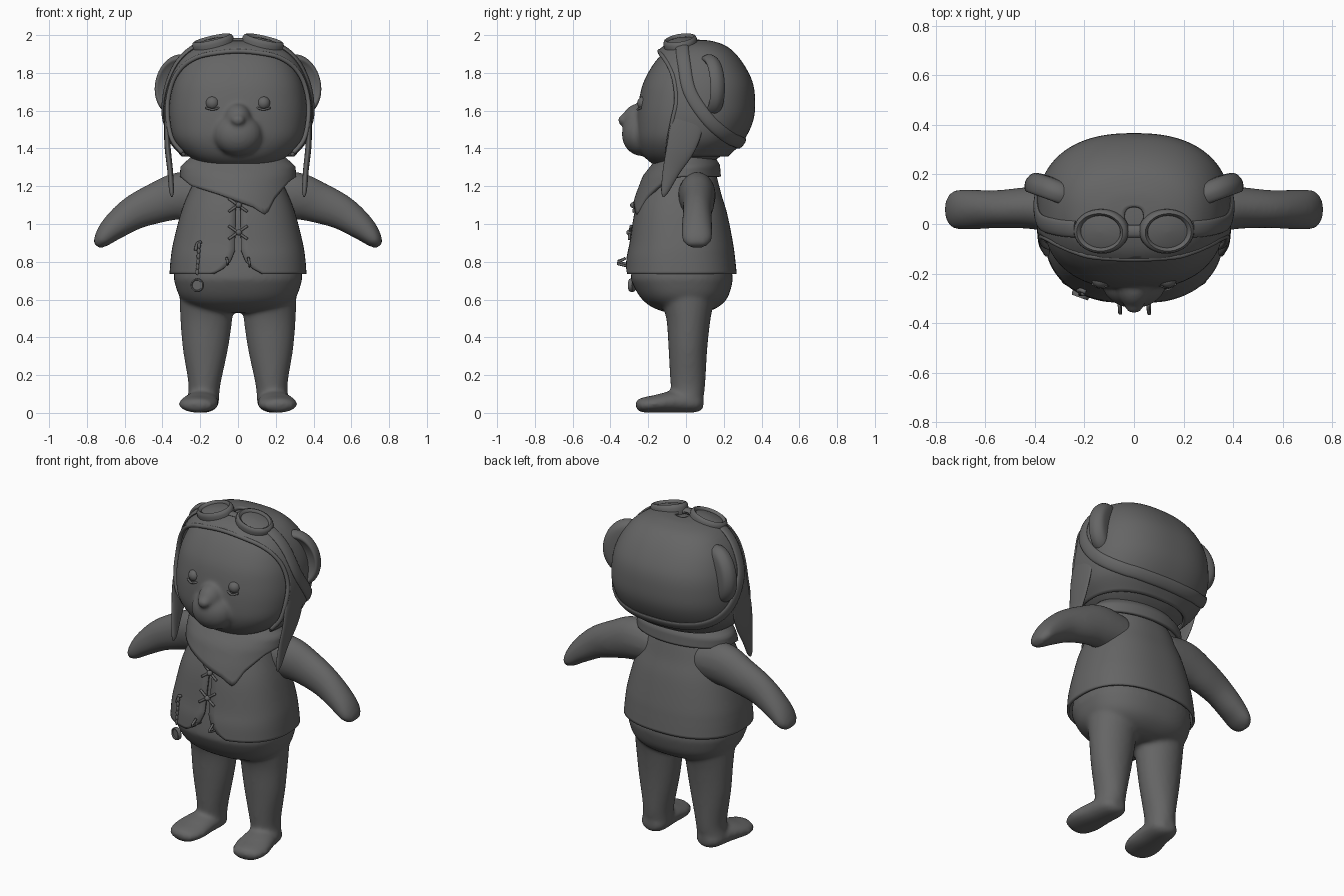
import bpy, bmesh
from math import sin, cos, pi, asin, acos, radians
from mathutils import Vector, Matrix
from mathutils.bvhtree import BVHTree

if "Cube" in bpy.data.objects:
    bpy.data.objects.remove(bpy.data.objects["Cube"])

grey = bpy.data.materials.new("clay grey")
grey.use_nodes = True
grey.diffuse_color = (0.13, 0.13, 0.13, 1)
grey.node_tree.nodes["Principled BSDF"].inputs["Base Color"].default_value = (0.13, 0.13, 0.13, 1)


def finish(name, bm):
    bmesh.ops.remove_doubles(bm, verts=bm.verts, dist=1e-4)
    bmesh.ops.recalc_face_normals(bm, faces=bm.faces)
    mesh = bpy.data.meshes.new(name)
    bm.to_mesh(mesh)
    bm.free()
    mesh.materials.append(grey)
    mesh.shade_smooth()
    ob = bpy.data.objects.new(name, mesh)
    bpy.context.collection.objects.link(ob)
    return ob


def skin(name, rows, closed=True, caps=True):
    """Join rows of points into a surface."""
    bm = bmesh.new()
    grid = [[bm.verts.new(p) for p in row] for row in rows]
    n = len(grid[0])
    for low, high in zip(grid, grid[1:]):
        for i in range(n if closed else n - 1):
            j = (i + 1) % n
            bm.faces.new((low[i], low[j], high[j], high[i]))
    if caps:
        bm.faces.new(grid[0])
        bm.faces.new(grid[-1])
    return finish(name, bm)


def spline(pts, steps=6):
    """Smooth rows of numbers with a Catmull-Rom curve."""
    p = [Vector(q) for q in pts]
    p = [p[0] * 2 - p[1]] + p + [p[-1] * 2 - p[-2]]
    out = []
    for a, b, c, d in zip(p, p[1:], p[2:], p[3:]):
        for k in range(steps):
            t = k / steps
            out.append(b + (c - a) * (t / 2) + (a * 2 - b * 5 + c * 4 - d) * (t * t / 2)
                       + (b * 3 - a - c * 3 + d) * (t ** 3 / 2))
    return out + [p[-2]]


def lerp(table, z):
    for (z0, a), (z1, b) in zip(table, table[1:]):
        if z <= z1:
            return a + (b - a) * max(0, (z - z0) / (z1 - z0))
    return table[-1][1]


def sweep(name, path, sides=(0, 1, 0), steps=6, n=24):
    """Elliptical tube; path rows are x, y, z, half size along side, half size across."""
    pts = spline(path, steps)
    rows = []
    for i, q in enumerate(pts):
        pos = q[:3]
        tan = Vector(pts[min(i + 1, len(pts) - 1)][:3]) - Vector(pts[max(i - 1, 0)][:3])
        tan.normalize()
        u = Vector(sides(pos) if callable(sides) else sides)
        u = (u - tan * u.dot(tan)).normalized()
        v = tan.cross(u)
        rows.append([Vector(pos) + u * (q[3] * cos(2 * pi * k / n)) + v * (q[4] * sin(2 * pi * k / n))
                     for k in range(n)])
    return skin(name, rows)


def power(v, e):
    return abs(v) ** e * (1 if v >= 0 else -1)


P = 2.4  # squareness of head and torso outlines


def rounded(name, rings, start=None, n=72):
    """Stack of squarish rings (z, front, back, half width); start opens the front."""
    rows = []
    for z, f, b, rx in spline(rings):
        cy, ry = (f + b) / 2, (b - f) / 2
        t0 = start(z, cy, ry, rx) if start else -pi / 2
        span = pi - 2 * t0 if start else 2 * pi * (n - 1) / n
        rows.append([Vector((rx * power(cos(t0 + span * k / (n - 1)), 2 / P),
                             cy + ry * power(sin(t0 + span * k / (n - 1)), 2 / P), z)) for k in range(n)])
    return skin(name, rows, closed=not start, caps=not start)


def ball(name, loc, size):
    bm = bmesh.new()
    bmesh.ops.create_uvsphere(bm, u_segments=24, v_segments=16, radius=1,
                              matrix=Matrix.Translation(loc) @ Matrix.Diagonal((*size, 1)))
    return finish(name, bm)


def lathe(name, profile, matrix, n=40):
    return skin(name, [[matrix @ Vector((r * cos(2 * pi * k / n), r * sin(2 * pi * k / n), h))
                        for k in range(n)] for r, h in profile])


def fuse(name, parts, voxel, passes):
    """Merge overlapping parts into one soft skin."""
    bpy.ops.object.select_all(action='DESELECT')
    for p in parts:
        p.select_set(True)
    bpy.context.view_layer.objects.active = parts[0]
    bpy.ops.object.join()
    ob = parts[0]
    ob.name = name
    m = ob.modifiers.new("skin", 'REMESH')
    m.mode, m.voxel_size, m.use_smooth_shade = 'VOXEL', voxel, True
    m = ob.modifiers.new("soften", 'SMOOTH')
    m.factor, m.iterations = 0.5, passes
    return ob


def thicken(ob, t):
    m = ob.modifiers.new("cloth", 'SOLIDIFY')
    m.thickness, m.offset = t, 0
    return ob


def tree(ob):
    return BVHTree.FromPolygons([v.co for v in ob.data.vertices], [p.vertices for p in ob.data.polygons])


# Head with muzzle and nose
head_rings = [(1.295, -.12, .05, .1), (1.32, -.18, .12, .19), (1.37, -.23, .2, .275), (1.45, -.26, .28, .342),
              (1.55, -.262, .33, .365), (1.65, -.25, .34, .363), (1.75, -.225, .325, .343), (1.85, -.17, .27, .295),
              (1.92, -.105, .2, .22), (1.95, -.04, .12, .12), (1.957, .01, .05, .02)]
fuse("head", [rounded("head", head_rings),
              ball("muzzle", (0, -.235, 1.475), (.13, .105, .115)),
              ball("bridge", (0, -.24, 1.55), (.075, .1, .09)),
              ball("nose", (0, -.335, 1.55), (.036, .026, .028))], .011, 8)
for s, side in ((1, "left"), (-1, "right")):
    ball(side + "_eye", (.135 * s, -.222, 1.64), (.036, .036, .036))
    sweep(side + "_eyelid", [(s * (.135 + dx), y, z, .006, .006) for dx, y, z in
                             ((-.035, -.244, 1.615), (0, -.256, 1.606), (.035, -.24, 1.615))], n=8)

# Hood with an open face and a rolled rim
edge = [(1.36, -.1), (1.45, -.09), (1.68, -.045), (1.8, -.07), (1.88, -.115), (1.93, -.16)]


def face_opening(z, cy, ry, rx):
    s = max(-1, min(1, (lerp(edge, z) - cy) / ry))
    return asin(power(s, P / 2))


hood_rings = [(1.6 + (z - 1.6) * 1.03, f - .018, b + .018, w + .018) for z, f, b, w in head_rings[2:]]
hood = rounded("hood", hood_rings, face_opening)
hood_tree = tree(hood)
thicken(hood, .016)

rim = []
for z in (1.38, 1.45, 1.55, 1.65, 1.75, 1.82, 1.87, 1.9):
    row = min(spline(hood_rings), key=lambda q: abs(q[0] - z))
    cy, ry = (row[1] + row[2]) / 2, (row[2] - row[1]) / 2
    t = face_opening(row[0], cy, ry, row[3])
    rim.append((row[3] * power(cos(t), 2 / P), cy + ry * power(sin(t), 2 / P), row[0], .012, .012))
rim.append((0, -.14, 1.915, .012, .012))
sweep("hood_rim", rim + [(-q[0], *q[1:]) for q in rim[-2::-1]], n=12)

for s, side in ((1, "left"), (-1, "right")):
    # Hanging ear flap
    sweep(side + "_hood_flap", [(x * s, y, z, w, t) for x, y, z, w, t in
                                ((.376, .03, 1.62, .07, .01), (.376, .0, 1.5, .085, .015),
                                 (.372, -.03, 1.4, .075, .016), (.36, -.075, 1.29, .048, .015),
                                 (.352, -.11, 1.18, .022, .013), (.35, -.12, 1.145, .006, .005))])
    # Dished round ear
    turn = (Matrix.Translation((.315 * s, .135, 1.735)) @ Matrix.Rotation(radians(20 * s), 4, 'Z')
            @ Matrix.Rotation(radians(-14 * s), 4, 'Y') @ Matrix.Rotation(pi / 2, 4, 'X')
            @ Matrix.Diagonal((.125, .165, 1, 1)))
    lathe(side + "_ear", [q for q in spline([(.02, -.045), (.5, -.045), (.85, -.035), (1, 0), (.95, .035), (.84, .045),
                                             (.7, .03), (.4, .008), (.02, .004)], 4)], turn)
    # Goggle cup with lens
    turn = (Matrix.Translation((.126 * s, -.025, 1.932)) @ Matrix.Rotation(radians(13 * s), 4, 'Y')
            @ Matrix.Rotation(radians(9), 4, 'X') @ Matrix.Diagonal((.112, .09, 1, 1)))
    lathe(side + "_goggle", [(.9, -.03), (1, .01), (1, .035), (.95, .05), (.85, .055), (.76, .048),
                             (.73, .04), (.5, .046), (.02, .05)], turn)

# Goggle strap laid over the hood, and the bridge between the cups
half = [(.23, -.02, 1.93), (.31, -.01, 1.85), (.37, .02, 1.7), (.37, .11, 1.56),
        (.32, .21, 1.47), (.18, .3, 1.415), (0, .33, 1.4)]
strap = []
for p in spline(half + [(-x, y, z) for x, y, z in half[-2::-1]], 4):
    loc, nor, *_ = hood_tree.find_nearest(p)
    out = (loc - Vector((0, .04, 1.62))).normalized()
    strap.append((*(loc + out * .01), .012, .034))
sweep("goggle_strap", strap, lambda p: Vector(p) - Vector((0, .04, 1.62)), steps=2, n=16)
sweep("goggle_bridge", [(-.04, -.03, 1.972, .025, .012), (.04, -.03, 1.972, .025, .012)], n=12)

# Body, legs, feet and arms in one skin
limbs = [rounded("body", [(.53, -.1, .1, .12), (.56, -.18, .17, .24), (.61, -.24, .22, .305), (.69, -.285, .245, .335),
                          (.735, -.29, .245, .338), (.9, -.265, .22, .315), (1.05, -.245, .19, .275),
                          (1.15, -.215, .16, .235), (1.25, -.17, .13, .18), (1.33, -.12, .1, .14)])]
for s in (1, -1):
    limbs += [
        sweep("leg", [(x * s, y, z, a, b) for x, y, z, a, b in
                      ((.185, .01, .06, .08, .085), (.178, .01, .15, .092, .085), (.173, .01, .34, .103, .12),
                       (.168, .013, .5, .118, .138), (.165, .01, .63, .15, .145))]),
        sweep("foot", [(x * s, y, z, a, b) for x, y, z, a, b in
                       ((.18, .092, .05, .04, .03), (.183, .05, .052, .078, .05), (.195, -.06, .058, .092, .058),
                        (.21, -.17, .047, .104, .046), (.215, -.24, .04, .08, .037), (.217, -.264, .036, .035, .018))],
              (1, 0, 0)),
        sweep("arm", [(x * s, y, z, a, b) for x, y, z, a, b in
                      ((.15, .055, 1.15, .1, .11), (.3, .06, 1.15, .097, .125), (.42, .065, 1.115, .085, .11),
                       (.55, .06, 1.06, .077, .092), (.66, .058, .98, .081, .07), (.72, .058, .918, .078, .046),
                       (.748, .058, .884, .045, .022))])]
fuse("body", limbs, .012, 8)

# Vest, split down the front with rounded lower corners
gap = [(.735, .13), (.765, .075), (.8, .04), (.86, .016), (1.3, .008)]
vest = rounded("vest", [(.735, -.315, .262, .356), (.82, -.308, .253, .349), (.9, -.292, .242, .336),
                        (1.05, -.268, .212, .298), (1.15, -.24, .182, .26), (1.25, -.2, .155, .21),
                        (1.3, -.16, .13, .17)],
               lambda z, cy, ry, rx: -acos((lerp(gap, z) / rx) ** (P / 2)))
vest_tree = tree(vest)
thicken(vest, .014)

# Scarf with a draped point off to the left
hem = [(-.31, 1.25), (-.25, 1.2), (-.1, 1.155), (.08, 1.09), (.145, 1.045), (.19, 1.13), (.27, 1.22), (.31, 1.25)]
width = [(1.04, .315), (1.2, .3), (1.3, .295), (1.35, .24)]
front = [(1.04, -.29), (1.15, -.258), (1.25, -.22), (1.35, -.14)]
back = [(1.04, .22), (1.25, .175), (1.31, .17), (1.35, .145)]
rows = []
for k in range(11):
    row = []
    for i in range(96):
        c, d = cos(2 * pi * i / 96), sin(2 * pi * i / 96)
        low = lerp(hem, .31 * c) if d < 0 else 1.25
        z = 1.35 + (low - 1.35) * k / 10
        row.append(Vector((lerp(width, z) * c, abs(d) * lerp(front if d < 0 else back, z), z)))
    rows.append(row)
thicken(skin("scarf", rows, caps=False), .02)


def cord(name, points, r=.007):
    """Thin cord following the vest front, points given as x, z."""
    path = []
    for x, z in points:
        loc = vest_tree.ray_cast(Vector((x, -1, z)), Vector((0, 1, 0)))[0]
        path.append((x, (loc.y if loc else -.29) - r - .007, z, r, r))
    return sweep(name, path, steps=4, n=8)


# Laces, knots and loose cord ends
for i, z in enumerate((1.1, .955)):
    for s in (1, -1):
        cord(f"lace_{i}_{s}", [(-.05, z - .035 * s), (-.02, z - .014 * s), (.02, z + .014 * s), (.05, z + .035 * s)])
    ball(f"lace_knot_{i}", (.004, -.278 if i == 0 else -.298, z), (.016, .018, .016))
cord("lace_middle", [(.008, z) for z in (1.15, 1.05, .95, .87)], .006)
cord("lace_end_right", [(-.06, .82), (-.055, .79), (-.06, .765)])
cord("lace_end_left", [(.055, .82), (.062, .78), (.058, .75)])

# Chain of links with a round pendant
cord("chain_loop", [(-.225, .86), (-.215, .895), (-.195, .905)], .009)
for i in range(6):
    ball(f"chain_link_{i}", (-.206 - .002 * i, -.282, .885 - .028 * i), (.009, .009, .017))
spin = Matrix.Translation((-.215, -.285, .676)) @ Matrix.Rotation(radians(-20), 4, 'Z') @ Matrix.Rotation(pi / 2, 4, 'X')
lathe("pendant", [(.002, -.01), (.034, -.01), (.037, 0), (.034, .012), (.028, .012), (.026, .006), (.002, .006)], spin, 28)
for ob in bpy.context.collection.objects:
    ob.select_set(ob.name in ("pendant",) or "goggle" in ob.name)
bpy.context.view_layer.objects.active = bpy.data.objects["pendant"]
bpy.ops.object.shade_smooth_by_angle(angle=radians(50))
